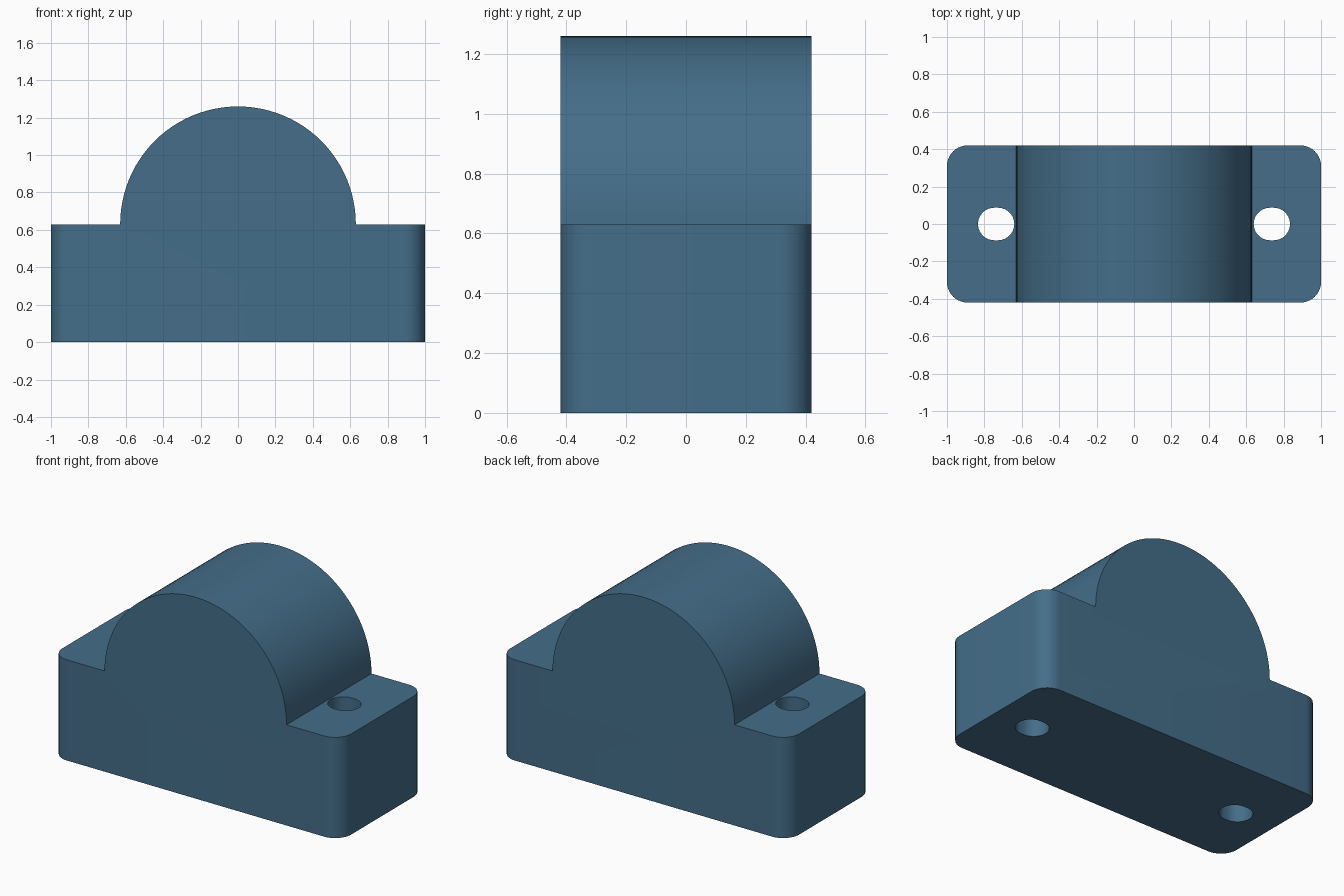
import bpy, bmesh, math

if "Cube" in bpy.data.objects:
    bpy.data.objects.remove(bpy.data.objects["Cube"])

HALF_LENGTH, HALF_DEPTH = 1.0, 0.42
BASE_HEIGHT, DOME_RADIUS = 0.63, 0.63
CORNER_RADIUS = 0.11
SLOT_X, SLOT_RADIUS, SLOT_SHIFT = 0.737, 0.087, 0.01

blue = bpy.data.materials.new("slate blue")
blue.diffuse_color = (0.058, 0.155, 0.25, 1)
blue.use_nodes = True
blue.node_tree.nodes["Principled BSDF"].inputs["Base Color"].default_value = blue.diffuse_color


def arc(cx, cy, r, start, end, steps):
    """Points along an arc, angles in degrees."""
    angles = [math.radians(start + (end - start) * i / steps) for i in range(steps + 1)]
    return [(cx + r * math.cos(a), cy + r * math.sin(a)) for a in angles]


def extrude(name, points, offset, bevel_test=None):
    """Extrude a closed outline along offset, optionally rounding chosen edges."""
    bm = bmesh.new()
    face = bm.faces.new([bm.verts.new(p) for p in points])
    moved = bmesh.ops.extrude_face_region(bm, geom=[face], use_keep_orig=True)["geom"]
    bmesh.ops.translate(bm, vec=offset,
                        verts=[g for g in moved if isinstance(g, bmesh.types.BMVert)])
    bmesh.ops.recalc_face_normals(bm, faces=bm.faces)
    if bevel_test:
        bmesh.ops.bevel(bm, geom=[e for e in bm.edges if bevel_test(e)],
                        offset=CORNER_RADIUS, segments=10, profile=0.5, affect='EDGES')
    mesh = bpy.data.meshes.new(name)
    bm.to_mesh(mesh)
    bm.free()
    mesh.materials.append(blue)
    obj = bpy.data.objects.new(name, mesh)
    bpy.context.collection.objects.link(obj)
    return obj


def is_end_corner(edge):
    a, b = (v.co for v in edge.verts)
    return abs(a.x - b.x) < 1e-5 and abs(a.y - b.y) < 1e-5 and abs(a.x) > HALF_LENGTH - 1e-4


# Block with a half-round top, drawn as one front outline
outline = [(-HALF_LENGTH, 0), (HALF_LENGTH, 0), (HALF_LENGTH, BASE_HEIGHT)]
outline += arc(0, BASE_HEIGHT, DOME_RADIUS, 0, 180, 48)
outline += [(-HALF_LENGTH, BASE_HEIGHT)]
block = extrude("domed_block", [(x, -HALF_DEPTH, z) for x, z in outline],
                (0, 2 * HALF_DEPTH, 0), is_end_corner)
bpy.context.view_layer.objects.active = block
block.select_set(True)

# Slotted bolt holes through both shoulders
for side in (-1, 1):
    cx = side * SLOT_X
    slot = arc(cx + SLOT_SHIFT, 0, SLOT_RADIUS, -90, 90, 20)
    slot += arc(cx - SLOT_SHIFT, 0, SLOT_RADIUS, 90, 270, 20)
    cutter = extrude("slot_cutter", [(x, y, -0.1) for x, y in slot],
                     (0, 0, BASE_HEIGHT + 0.2))
    cutter.hide_render = True
    cut = block.modifiers.new("bolt_hole", 'BOOLEAN')
    cut.operation, cut.solver, cut.object = 'DIFFERENCE', 'EXACT', cutter
    bpy.ops.object.modifier_apply(modifier=cut.name)
    bpy.data.objects.remove(cutter)

bpy.ops.object.shade_smooth_by_angle(angle=math.radians(30))
